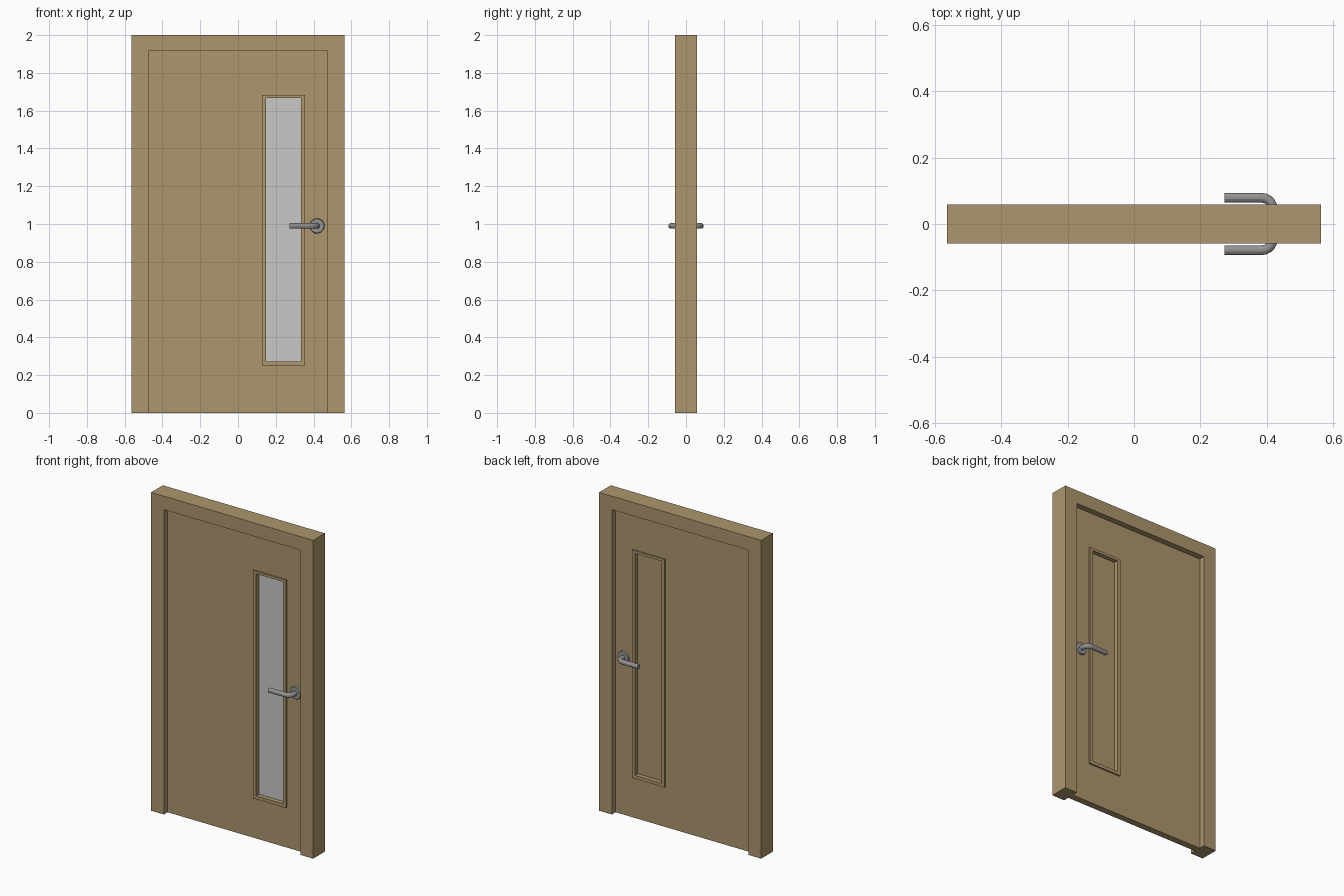
import bpy, bmesh, math
from mathutils import Vector, Matrix

if "Cube" in bpy.data.objects:
    bpy.data.objects.remove(bpy.data.objects["Cube"])


def material(name, rgb):
    m = bpy.data.materials.new(name)
    m.diffuse_color = (*rgb, 1)
    m.use_nodes = True
    m.node_tree.nodes["Principled BSDF"].inputs["Base Color"].default_value = m.diffuse_color
    return m


wood = material("light wood", (0.413, 0.305, 0.15))
pane_grey = material("pale grey pane", (0.58, 0.58, 0.58))
metal = material("grey metal", (0.29, 0.29, 0.29))


def finish(name, bm, *mats):
    bmesh.ops.recalc_face_normals(bm, faces=bm.faces)
    me = bpy.data.meshes.new(name)
    bm.to_mesh(me)
    bm.free()
    for m in mats:
        me.materials.append(m)
    ob = bpy.data.objects.new(name, me)
    bpy.context.collection.objects.link(ob)
    return ob


def box(name, x, y, z, *mats):
    bm = bmesh.new()
    size = Vector((x[1] - x[0], y[1] - y[0], z[1] - z[0]))
    mid = Vector((sum(x) / 2, sum(y) / 2, sum(z) / 2))
    bmesh.ops.create_cube(bm, size=1, matrix=Matrix.Translation(mid) @ Matrix.Diagonal((*size, 1)))
    return finish(name, bm, *mats)


def extrude_y(bm, faces, depth):
    r = bmesh.ops.extrude_face_region(bm, geom=faces)
    vs = [e for e in r["geom"] if isinstance(e, bmesh.types.BMVert)]
    bmesh.ops.translate(bm, verts=vs, vec=(0, depth, 0))


def ring(name, outer, inner, half, mat):
    """Rectangular ring in the xz plane; rects are (x0, x1, z0, z1)."""
    bm = bmesh.new()
    loops = []
    for x0, x1, z0, z1 in (outer, inner):
        loops.append([bm.verts.new((x, -half, z)) for x, z in
                      ((x0, z0), (x1, z0), (x1, z1), (x0, z1))])
    o, i = loops
    faces = [bm.faces.new((o[k], o[(k + 1) % 4], i[(k + 1) % 4], i[k])) for k in range(4)]
    extrude_y(bm, faces, 2 * half)
    return finish(name, bm, mat)


# Door frame: upside-down U profile
bm = bmesh.new()
outline = [(-0.563, 0), (-0.475, 0), (-0.475, 1.915), (0.475, 1.915),
           (0.475, 0), (0.563, 0), (0.563, 2), (-0.563, 2)]
face = bm.faces.new([bm.verts.new((x, -0.058, z)) for x, z in outline])
extrude_y(bm, [face], 0.116)
finish("door_frame", bm, wood)

# Door leaf with window opening, and raised window trim
OPEN = (0.148, 0.334, 0.273, 1.668)
TRIM = (0.127, 0.355, 0.252, 1.684)
ring("door_leaf", (-0.475, 0.475, 0.0, 1.915), TRIM, 0.021, wood)
ring("window_trim", TRIM, OPEN, 0.031, wood)

# Window pane: grey on the front, wood on the back
pane = box("window_pane", OPEN[:2], (-0.003, 0.003), OPEN[2:], pane_grey, wood)
for p in pane.data.polygons:
    p.material_index = 1 if p.normal.y > 0.5 else 0

# Handles on both sides
HX, HZ, R, SIDES = 0.418, 0.99, 0.015, 12
for side, label in ((-1, "front"), (1, "back")):
    # Round plate
    bm = bmesh.new()
    bmesh.ops.create_cone(bm, cap_ends=True, segments=20, radius1=0.04, radius2=0.037, depth=0.01,
                          matrix=Matrix.Translation((HX, side * 0.026, HZ))
                          @ Matrix.Rotation(-side * math.pi / 2, 4, "X"))
    finish(label + "_handle_plate", bm, metal)

    # Bent lever: shaft, quarter bend, straight grip
    bend = 0.034
    path = [(HX, 0.02, 0.0)]
    for k in range(6):
        a = math.pi / 2 * k / 5
        path.append((HX - bend + bend * math.cos(a), 0.079 - bend + bend * math.sin(a), a))
    path.append((0.273, 0.079, math.pi / 2))
    bm = bmesh.new()
    rings = []
    for x, y, a in path:
        rings.append([])
        for s in range(SIDES):
            t = 2 * math.pi * (s + 0.5) / SIDES
            u = R * math.cos(t)
            rings[-1].append(bm.verts.new((x + u * math.cos(a), side * (y + u * math.sin(a)),
                                           HZ + R * math.sin(t))))
    for r0, r1 in zip(rings, rings[1:]):
        for s in range(SIDES):
            n = (s + 1) % SIDES
            bm.faces.new((r0[s], r0[n], r1[n], r1[s]))
    bm.faces.new(rings[0])
    bm.faces.new(rings[-1])
    finish(label + "_handle_lever", bm, metal)
